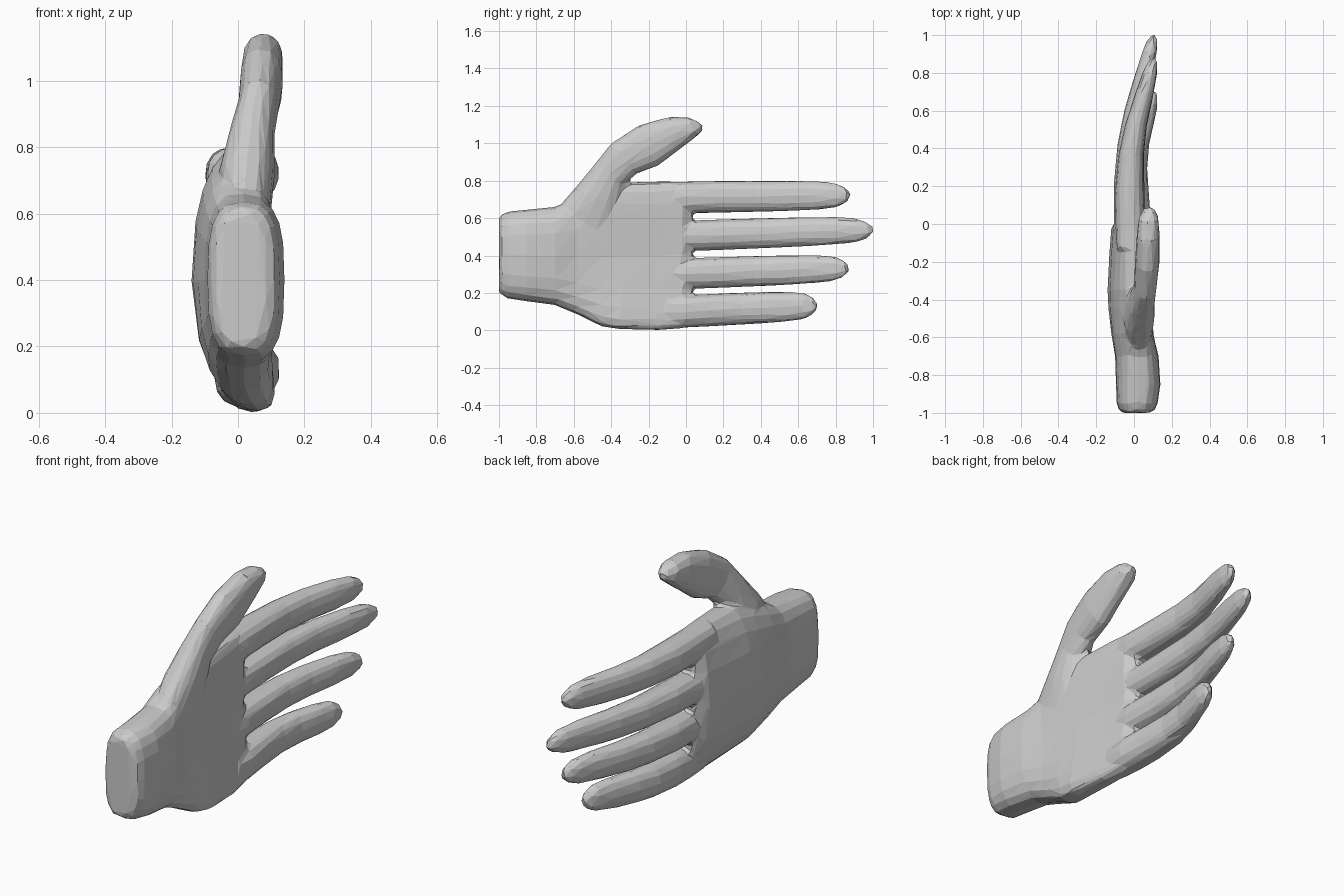
import bpy, bmesh, math

if "Cube" in bpy.data.objects:
    bpy.data.objects.remove(bpy.data.objects["Cube"])

bm = bmesh.new()


def spow(c, p):
    return math.copysign(abs(c) ** (2 / p), c)


def loft(sections, sides=16, p=2.3):
    """Skin sections of (y0, z0, y1, z1, x_back, x_front, skew):
    two opposite edge points, a thickness range and an edge bend toward +x."""
    rings = []
    for y0, z0, y1, z1, xb, xf, skew in sections:
        ring = []
        for i in range(sides):
            a = 2 * math.pi * i / sides
            u, v = spow(math.cos(a), p), spow(math.sin(a), p)
            bend = skew * v * v * (1 if v < 0 else 0.45)
            ring.append(bm.verts.new((
                (xb + xf) / 2 + (xf - xb) / 2 * u + bend,
                (y0 + y1) / 2 + (y1 - y0) / 2 * v,
                (z0 + z1) / 2 + (z1 - z0) / 2 * v)))
        rings.append(ring)
    for r, s in zip(rings, rings[1:]):
        for i in range(sides):
            j = (i + 1) % sides
            bm.faces.new((r[i], r[j], s[j], s[i]))
    bm.faces.new(rings[0])
    bm.faces.new(rings[-1])


# wrist and palm: y, z low, z high, x back, x palm side, edge bend
palm = [
    (-1.00, .205, .605, -.06, .08, 0),
    (-.985, .185, .62, -.08, .11, 0),
    (-.95, .17, .635, -.092, .125, 0),
    (-.85, .155, .645, -.095, .14, 0),
    (-.70, .135, .66, -.10, .13, 0),
    (-.58, .085, .71, -.12, .10, .03),
    (-.45, .02, .76, -.135, .085, .07),
    (-.35, .005, .79, -.14, .075, .09),
    (-.15, .0, .797, -.13, .055, .085),
    (-.02, .01, .797, -.12, .045, .07),
    (.035, .04, .77, -.08, .01, .05),
]
loft([(y, z0, y, z1, xb, xf, s) for y, z0, z1, xb, xf, s in palm], 20, 3)

# thumb: lower edge (y, z), upper edge (y, z), x range
loft([
    (-.40, .52, -.68, .66, -.05, .10, 0),
    (-.36, .66, -.59, .765, -.06, .11, 0),
    (-.335, .77, -.49, .885, -.03, .11, 0),
    (-.27, .835, -.40, 1.0, .0, .12, 0),
    (-.15, .88, -.25, 1.097, .005, .135, 0),
    (-.01, .985, -.09, 1.142, .015, .135, 0),
    (.05, 1.03, .015, 1.138, .025, .13, 0),
    (.082, 1.06, .06, 1.12, .045, .115, 0),
    (.092, 1.08, .085, 1.10, .065, .095, 0),
])

# shared finger profile: fraction of length, width factor, half thickness, x centre
PROFILE = [
    (-.15, 1, .07, -.035), (0, 1, .078, -.03), (.2, 1, .076, -.032),
    (.42, .98, .066, -.022), (.6, .96, .057, .005), (.8, .9, .048, .055),
    (.91, .78, .04, .082), (.965, .55, .03, .095), (.992, .3, .018, .103),
    (1.004, .1, .008, .105),
]


def finger(tip, z_base, z_tip, half_width, shift):
    rows = []
    for t, w, h, x in PROFILE:
        x += shift * (1 - t)
        z = z_base + (z_tip - z_base) * min(max(t, 0) * 1.15, 1)
        rows.append((t * tip, z - half_width * w, t * tip, z + half_width * w,
                     x - h, x + h, 0))
    loft(rows, 14)


finger(.875, .711, .722, .086, .01)    # index
finger(1.0, .505, .535, .083, .0)      # middle
finger(.87, .303, .33, .084, .015)     # ring
finger(.70, .102, .13, .088, .045)     # little

bmesh.ops.recalc_face_normals(bm, faces=bm.faces)
mesh = bpy.data.meshes.new("hand")
bm.to_mesh(mesh)
bm.free()
hand = bpy.data.objects.new("hand", mesh)
bpy.context.collection.objects.link(hand)

# fuse the parts, soften the joins, then reduce to flat facets
fuse = hand.modifiers.new("fuse", 'REMESH')
fuse.mode = 'VOXEL'
fuse.voxel_size = .012
soft = hand.modifiers.new("soften", 'SMOOTH')
soft.factor = .5
soft.iterations = 4
facet = hand.modifiers.new("facet", 'DECIMATE')
facet.ratio = .025
